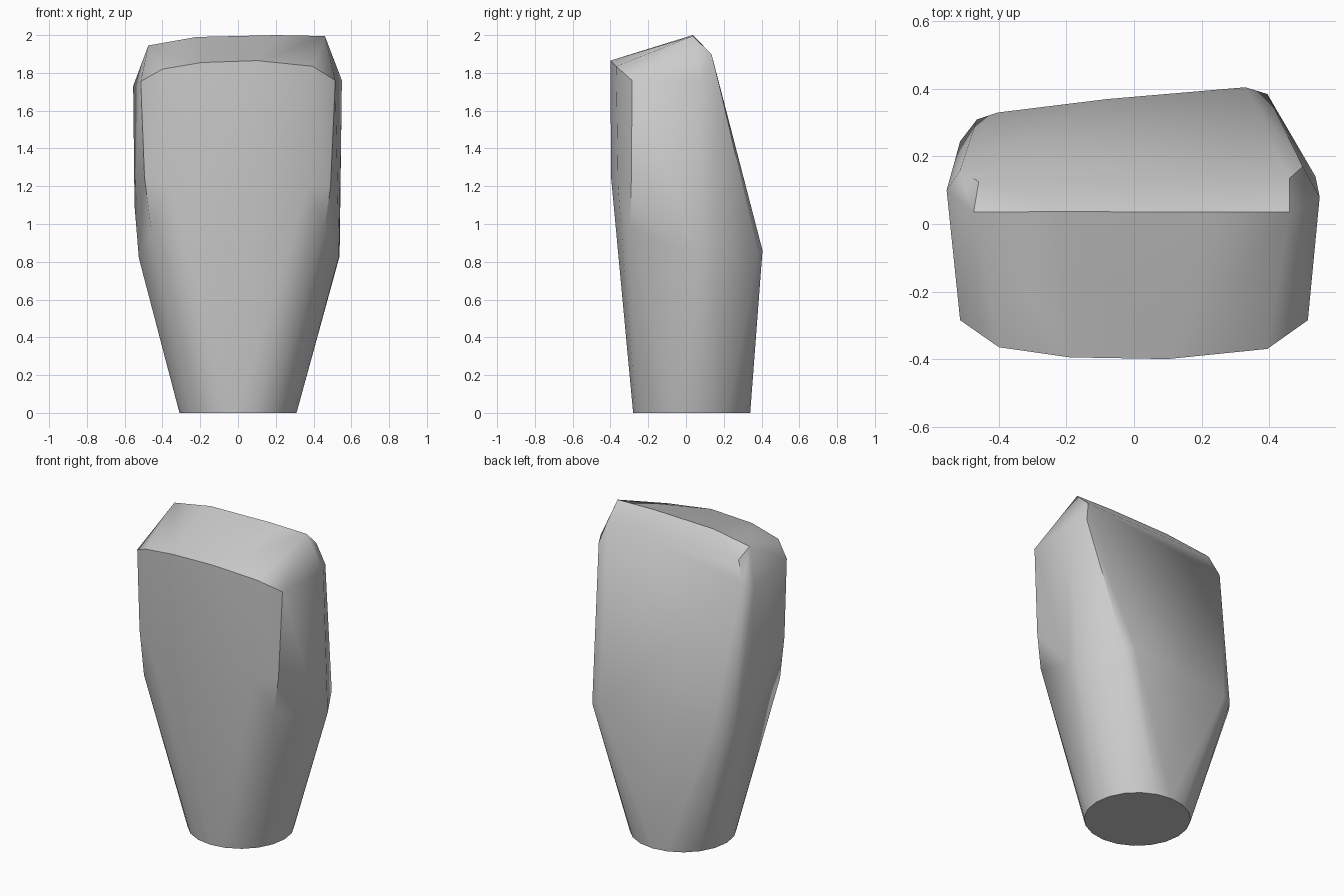
import bpy
import bmesh
import math

cube = bpy.data.objects.get("Cube")
if cube:
    bpy.data.objects.remove(cube, do_unlink=True)


def material(name, rgb):
    mat = bpy.data.materials.new(name)
    mat.use_nodes = True
    mat.diffuse_color = (*rgb, 1)
    mat.node_tree.nodes["Principled BSDF"].inputs["Base Color"].default_value = (*rgb, 1)
    return mat


# Slanted top: rear ridge and front rim
ridge = [(-.475, .035, 1.945), (-.22, .037, 1.99), (.2, .035, 2), (.46, .035, 1.995)]
rim = [(-.515, -.285, 1.755), (-.4, -.365, 1.82), (-.19, -.395, 1.855),
       (.1, -.4, 1.865), (.395, -.37, 1.835), (.515, -.285, 1.76)]

# Rounded rear shoulder and side bulges
shoulder = [(-.46, .125, 1.89), (.46, .135, 1.9), (-.515, .16, 1.77), (.5, .17, 1.76),
            (-.555, .1, 1.73), (.55, .08, 1.76), (-.548, .12, 1.1)]

# Front face bending inwards towards the base
front = [(-.495, -.29, 1.25), (.49, -.29, 1.2), (-.37, -.36, 1.2), (.37, -.36, 1.2),
         (-.15, -.394, 1.25), (.1, -.397, 1.25), (-.46, -.295, .97), (.46, -.295, .98)]

# Widest outline around the sides and back
waist = [(-.525, .1, .82), (-.515, .245, .83), (-.465, .31, .83), (-.405, .33, .84),
         (-.08, .37, .85), (.2, .39, .86), (.33, .405, .86), (.395, .385, .84),
         (.538, .14, .83), (.535, .05, .83)]

# Round base
base = []
for i in range(20):
    a = math.tau * i / 20
    base.append((.31 * math.cos(a), .03 + .31 * math.sin(a), 0))

# Faceted solid wrapped around all outlines
bm = bmesh.new()
for co in ridge + rim + shoulder + front + waist + base:
    bm.verts.new(co)
bmesh.ops.convex_hull(bm, input=bm.verts[:])
loose = [v for v in bm.verts if not v.link_faces]
bmesh.ops.delete(bm, geom=loose, context='VERTS')
bmesh.ops.dissolve_limit(bm, angle_limit=math.radians(1), verts=bm.verts[:], edges=bm.edges[:])
bmesh.ops.recalc_face_normals(bm, faces=bm.faces[:])
mesh = bpy.data.meshes.new("crown")
bm.to_mesh(mesh)
bm.free()

crown = bpy.data.objects.new("crown", mesh)
bpy.context.collection.objects.link(crown)
mesh.materials.append(material("light grey", (.6, .6, .6)))

# Smooth sides with crisp rims
bpy.ops.object.select_all(action='DESELECT')
crown.select_set(True)
bpy.context.view_layer.objects.active = crown
bpy.ops.object.shade_smooth_by_angle(angle=math.radians(35))
